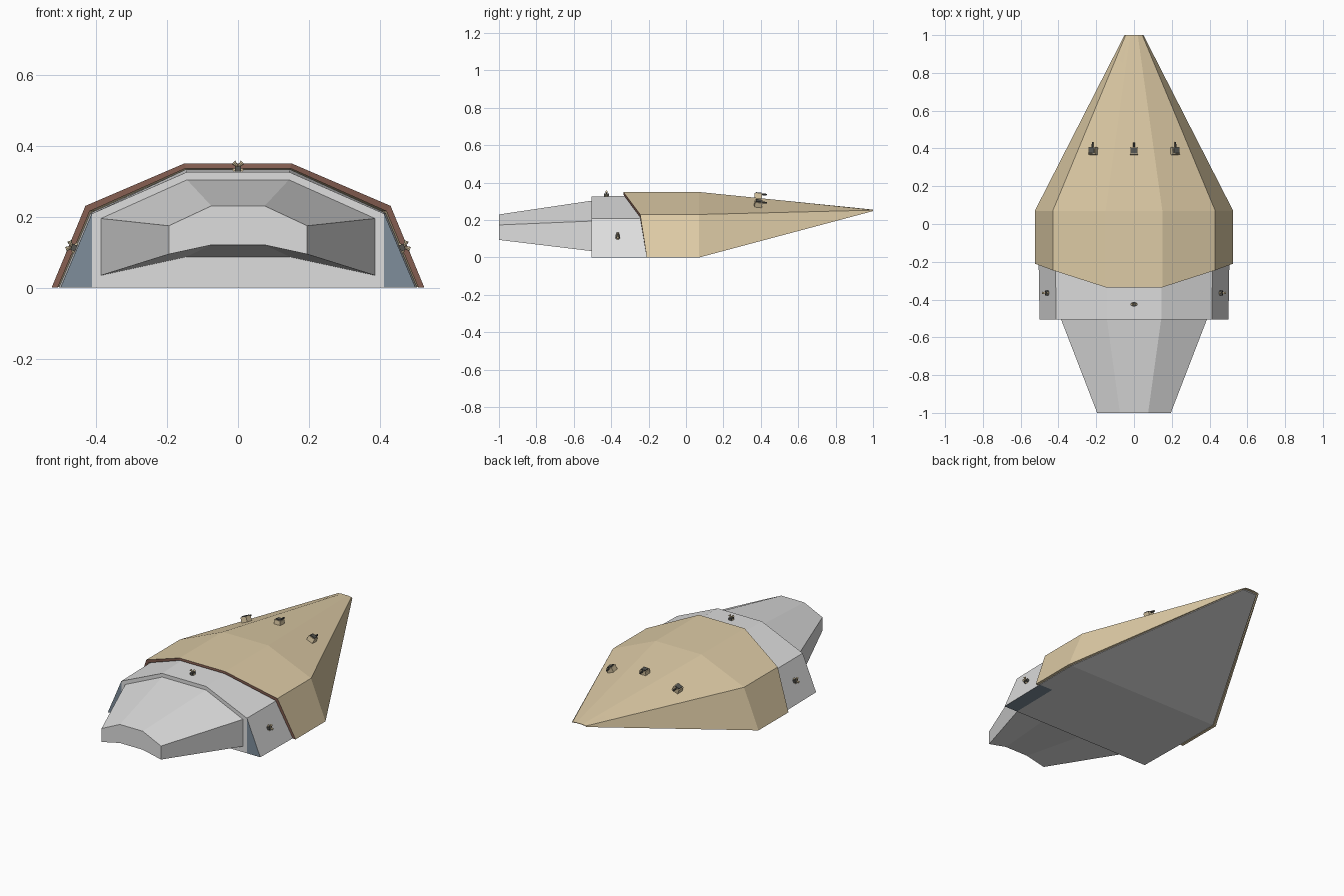
import bpy, bmesh, math
from mathutils import Vector, Matrix

if "Cube" in bpy.data.objects:
    bpy.data.objects.remove(bpy.data.objects["Cube"])

def mat(name, rgb):
    m = bpy.data.materials.new(name)
    m.diffuse_color = (*rgb, 1)
    m.use_nodes = True
    m.node_tree.nodes["Principled BSDF"].inputs["Base Color"].default_value = m.diffuse_color
    return m

GREY = mat("light_grey", (0.73, 0.73, 0.73))
TAN = mat("tan", (0.73, 0.60, 0.38))
RIM = mat("rust_brown", (0.27, 0.13, 0.095))
BLUE = mat("slate_blue", (0.21, 0.27, 0.33))
DARK = mat("dark_grey", (0.09, 0.09, 0.08))

def finish(bm, name, mats):
    bmesh.ops.remove_doubles(bm, verts=bm.verts, dist=1e-5)
    bmesh.ops.recalc_face_normals(bm, faces=bm.faces)
    me = bpy.data.meshes.new(name)
    bm.to_mesh(me)
    bm.free()
    for m in mats:
        me.materials.append(m)
    ob = bpy.data.objects.new(name, me)
    bpy.context.collection.objects.link(ob)
    return ob

def full(half):
    """Mirror a right-hand half profile (outside to centre) into left-to-right order."""
    return [(-x, y, z) for x, y, z in half] + list(reversed(half))

def loft(name, sections, mats, rule=None):
    """Each section is (upper half, lower half); skins sections and caps both ends."""
    bm = bmesh.new()
    rings = []
    for up, low in sections:
        rings.append([bm.verts.new(p) for p in full(up) + full(low)[::-1]])
    n = len(rings[0])
    for a, b in zip(rings, rings[1:]):
        for i in range(n):
            j = (i + 1) % n
            if (a[i].co - a[j].co).length > 1e-6:
                bm.faces.new((a[i], a[j], b[j], b[i]))
    for r in (rings[0], rings[-1]):
        for i in range(n // 2 - 1):
            bm.faces.new((r[i], r[i + 1], r[n - 2 - i], r[n - 1 - i]))
    bmesh.ops.remove_doubles(bm, verts=bm.verts, dist=1e-5)
    bmesh.ops.recalc_face_normals(bm, faces=bm.faces)
    if rule:
        for f in bm.faces:
            f.material_index = rule(f)
    return finish(bm, name, mats)

# Inner hull: faceted wedge running from the flat rear to the nose
def hull_section(y, s, top):
    up = [(0.5 * s, y, 0), (0.412 * s, y, 0.208 * s), (0.145 * s, y, top)]
    return up, [(x, y, 0) for x, _, _ in up]

tip = ([(0.046, 0.985, 0.246), (0.040, 0.985, 0.249), (0.018, 0.985, 0.252)],
       [(0.046, 0.985, 0.246), (0.040, 0.985, 0.246), (0.018, 0.985, 0.246)])

def hull_colour(f):
    c = f.calc_center_median()
    rear = f.normal.y < -0.9 and abs(c.x) > 0.42
    under = f.normal.z < -0.9 and c.x > 0.42 and c.y < -0.2
    return 1 if rear or under else 0

loft("hull", [hull_section(-0.505, 1, 0.325), hull_section(-0.2, 1.01, 0.333),
              hull_section(0.07, 1.01, 0.333), tip], [GREY, BLUE], hull_colour)

# Outer armour shell over the nose, open underneath, with a coloured rear rim
def shell_section(ys):
    outer = [(0.525, ys[0], 0), (0.43, ys[1], 0.23), (0.15, ys[2], 0.35)]
    inner = [(0.508, ys[0], 0), (0.418, ys[1], 0.215), (0.147, ys[2], 0.336)]
    return outer, inner

shell_tip = ([(0.050, 1, 0.248), (0.044, 1, 0.253), (0.020, 1, 0.256)],
             [(0.047, 1, 0.248), (0.041, 1, 0.250), (0.019, 1, 0.253)])
loft("armour_shell", [shell_section((-0.21, -0.245, -0.335)), shell_section((0.07,) * 3), shell_tip],
     [TAN, RIM],
     lambda f: 1 if max(v.co.y for v in f.verts) < -0.2 else 0)

# Tail: arched block tapering toward the rear
loft("tail", [([(0.39, -0.495, 0.195), (0.145, -0.495, 0.305)],
               [(0.39, -0.495, 0.033), (0.15, -0.495, 0.085)]),
              ([(0.195, -1, 0.174), (0.075, -1, 0.23)],
               [(0.195, -1, 0.094), (0.075, -1, 0.12)])], [GREY])

# Small fittings are placed by position, surface normal and forward direction
def frame(pos, normal, forward):
    z = Vector(normal).normalized()
    y = Vector(forward)
    y = (y - z * y.dot(z)).normalized()
    x = y.cross(z)
    m = Matrix((x, y, z)).transposed().to_4x4()
    m.translation = Vector(pos)
    return m

def box(bm, centre, size, idx):
    r = bmesh.ops.create_cube(bm, size=1, matrix=Matrix.Translation(centre) @ Matrix.Diagonal((*size, 1)))
    for f in {f for v in r["verts"] for f in v.link_faces}:
        f.material_index = idx

def cone(bm, m, r1, r2, depth, idx):
    r = bmesh.ops.create_cone(bm, cap_ends=True, segments=8, radius1=r1, radius2=r2, depth=depth, matrix=m)
    for f in {f for v in r["verts"] for f in v.link_faces}:
        f.material_index = idx

# Nose turrets: tan housing, dark top plate and a forward barrel
def turret(name, pos, normal, forward):
    bm = bmesh.new()
    box(bm, (0, 0, 0.010), (0.040, 0.040, 0.030), 0)
    box(bm, (0, 0, 0.027), (0.030, 0.030, 0.006), 1)
    cone(bm, Matrix.Translation((0, 0.025, 0.022)) @ Matrix.Rotation(math.pi / 2, 4, "X"),
         0.005, 0.005, 0.04, 1)
    finish(bm, name, [TAN, DARK]).matrix_world = frame(pos, normal, forward)

turret("turret_centre", (0, 0.385, 0.318), (0, 0.1, 1), (0, 1, 0))
for s, side in ((-1, "left"), (1, "right")):
    turret("turret_" + side, (s * 0.213, 0.385, 0.278), (s * 0.4, 0.15, 0.9), (-s * 0.02, 1, 0))

# Manoeuvring thrusters: dark base with four splayed tan nozzles
def thruster(name, pos, normal):
    bm = bmesh.new()
    box(bm, (0, 0, 0.006), (0.018, 0.026, 0.014), 1)
    for a in (45, 135, 225, 315):
        m = (Matrix.Translation((0, 0, 0.012)) @ Matrix.Rotation(math.radians(a), 4, "Y")
             @ Matrix.Translation((0, 0, 0.010)))
        cone(bm, m, 0.003, 0.007, 0.016, 0)
    finish(bm, name, [TAN, DARK]).matrix_world = frame(pos, normal, (0, 1, 0))

thruster("thruster_top", (0, -0.425, 0.328), (0, 0, 1))
for s, side in ((-1, "left"), (1, "right")):
    thruster("thruster_" + side, (s * 0.457, -0.365, 0.11), (s * 0.92, 0, 0.39))
